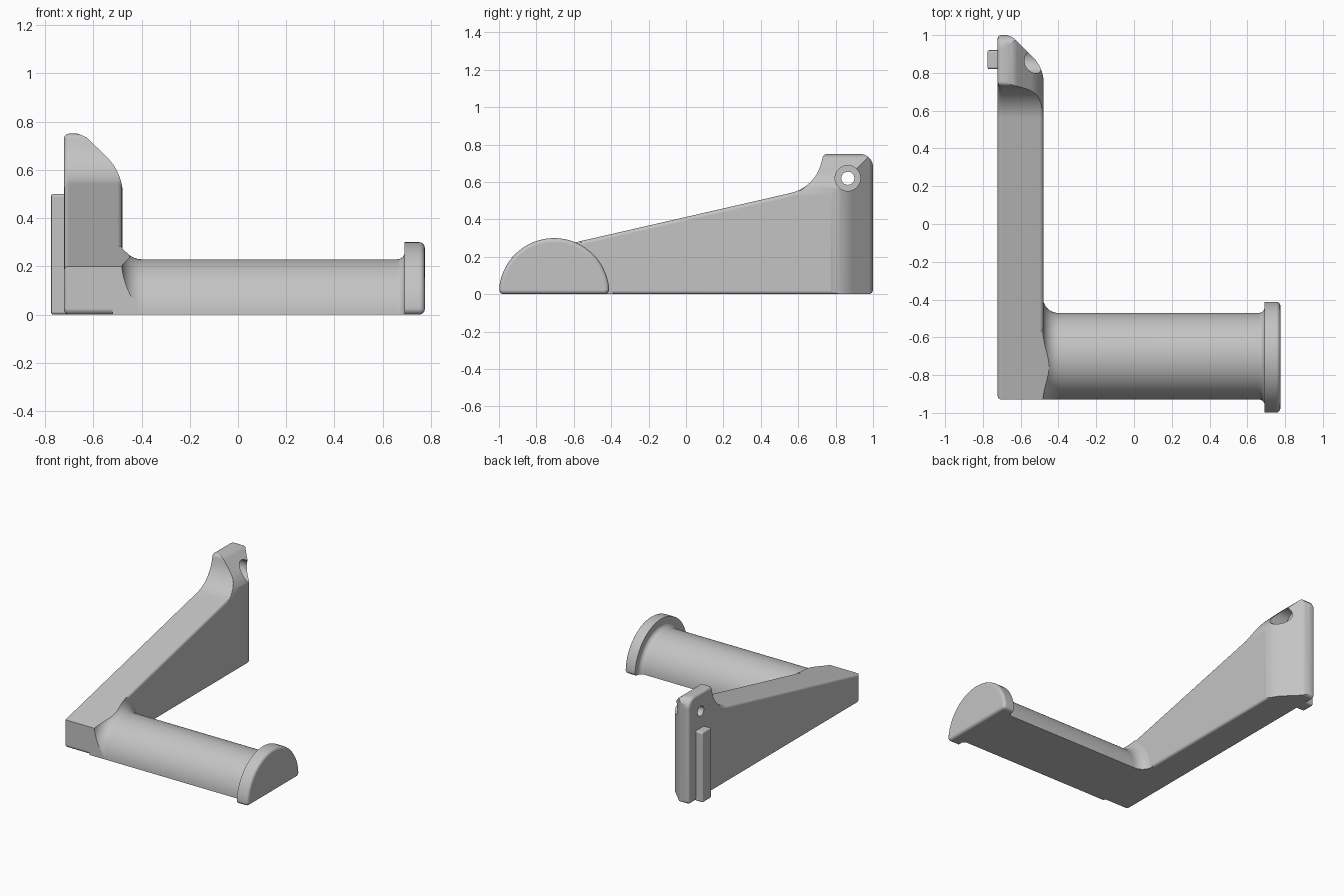
import bpy
import bmesh
from math import sin, cos, tan, pi, radians
from mathutils import Vector

cube = bpy.data.objects.get("Cube")
if cube:
    bpy.data.objects.remove(cube, do_unlink=True)

grey = bpy.data.materials.new("plain grey")
grey.use_nodes = True
colour = (0.55, 0.55, 0.55, 1)
grey.diffuse_color = colour
grey.node_tree.nodes["Principled BSDF"].inputs["Base Color"].default_value = colour
parts = []


def finish(name, bm, part=True):
    bmesh.ops.recalc_face_normals(bm, faces=bm.faces)
    mesh = bpy.data.meshes.new(name)
    bm.to_mesh(mesh)
    bm.free()
    obj = bpy.data.objects.new(name, mesh)
    bpy.context.collection.objects.link(obj)
    mesh.materials.append(grey)
    if part:
        parts.append(obj)
    else:
        obj.hide_render = True
    return obj


def rounded(points, steps=12):
    """Outline from (u, v, corner radius) points."""
    out = []
    for i, (u, v, r) in enumerate(points):
        p = Vector((u, v))
        if r == 0:
            out.append(p)
            continue
        a = (Vector(points[i - 1][:2]) - p).normalized()
        b = (Vector(points[(i + 1) % len(points)][:2]) - p).normalized()
        half = a.angle(b) / 2
        centre = p + (a + b).normalized() * r / sin(half)
        start = p + a * r / tan(half) - centre
        end = p + b * r / tan(half) - centre
        sweep = start.angle(end)
        for k in range(steps + 1):
            t = k / steps
            out.append(centre + (start * sin((1 - t) * sweep) + end * sin(t * sweep)) / sin(sweep))
    return out


def prism(name, outline, axis, low, high, bevel=0, rims=(0, 1), part=True):
    """Extrude an outline along an axis and soften the chosen rims."""
    place = {"x": lambda u, v, w: (w, u, v),
             "y": lambda u, v, w: (u, w, v),
             "z": lambda u, v, w: (u, v, w)}[axis]
    bm = bmesh.new()
    rings = [[bm.verts.new(place(u, v, w)) for u, v in outline] for w in (low, high)]
    caps = [bm.faces.new(ring) for ring in rings]
    n = len(outline)
    for i in range(n):
        j = (i + 1) % n
        bm.faces.new((rings[0][i], rings[0][j], rings[1][j], rings[1][i]))
    bmesh.ops.recalc_face_normals(bm, faces=bm.faces)
    if bevel:
        edges = [e for r in rims for e in caps[r].edges]
        bmesh.ops.bevel(bm, geom=edges, offset=bevel, segments=4, profile=0.5,
                        affect="EDGES", clamp_overlap=False)
    return finish(name, bm, part)


def half_round(name, profile, centre_y, steps=40):
    """Half-cylinder along x whose radius follows (x, radius) pairs."""
    bm = bmesh.new()
    rings = [[bm.verts.new((x, centre_y + r * cos(pi * k / steps), r * sin(pi * k / steps)))
              for k in range(steps + 1)] for x, r in profile]
    for a, b in zip(rings, rings[1:]):
        for k in range(steps + 1):
            j = (k + 1) % (steps + 1)
            bm.faces.new((a[k], a[j], b[j], b[k]))
    bm.faces.new(rings[0])
    bm.faces.new(rings[-1])
    return finish(name, bm)


def cut(obj, cutter, operation):
    mod = obj.modifiers.new("cut", "BOOLEAN")
    mod.operation = operation
    mod.solver = "EXACT"
    mod.object = cutter
    bpy.context.view_layer.update()
    evaluated = obj.evaluated_get(bpy.context.evaluated_depsgraph_get())
    mesh = bpy.data.meshes.new_from_object(evaluated)
    obj.modifiers.clear()
    obj.data = mesh
    bpy.data.objects.remove(cutter, do_unlink=True)


def circle(u, v, r, n=40):
    return [(u + r * cos(2 * pi * k / n), v + r * sin(2 * pi * k / n)) for k in range(n)]


# Tapered arm with raised mounting end
side = rounded([(-0.93, 0, 0.025), (1, 0, 0.025), (1, 0.75, 0.07),
                (0.735, 0.75, 0.025), (0.69, 0.571, 0.217), (-0.93, 0.2, 0)])
arm = prism("arm", side, "x", -0.722, -0.48, bevel=0.02)

# Curved chamfers on the mounting end, over the top and down the back corner
top_shape = rounded([(-0.9, -0.1, 0), (-0.3, -0.1, 0), (-0.3, 0.49, 0), (-0.478, 0.49, 0),
                     (-0.478, 0.588, 0.22), (-0.63, 0.737, 0.07), (-0.68, 0.755, 0),
                     (-0.9, 0.8, 0)])
cut(arm, prism("top_chamfer", top_shape, "y", -1.2, 1.2, part=False), "INTERSECT")
back_shape = rounded([(-0.9, -1.2, 0), (-0.3, -1.2, 0), (-0.3, 0.74, 0), (-0.478, 0.74, 0),
                      (-0.478, 0.828, 0.2), (-0.64, 0.988, 0.05), (-0.69, 1.005, 0),
                      (-0.9, 1.05, 0)])
cut(arm, prism("back_chamfer", back_shape, "z", -0.2, 1, part=False), "INTERSECT")

# Counterbored screw hole
cut(arm, prism("bore", circle(0.865, 0.62, 0.068), "x", -0.65, -0.3, part=False), "DIFFERENCE")
cut(arm, prism("hole", circle(0.865, 0.62, 0.035), "x", -0.9, -0.6, part=False), "DIFFERENCE")

# Locating tab on the outer face
tab = [(0.82, 0), (0.92, 0), (0.92, 0.5), (0.82, 0.5)]
prism("locating_tab", rounded([(u, v, 0.012) for u, v in tab], 4), "x", -0.775, -0.70,
      bevel=0.008, rims=(0,))

# Half-round bar with a small fillet at its outer end
bar_y = -0.70
bar_r = 0.229
fillet = [(0.66 + 0.032 * sin(pi / 2 * k / 8), bar_r + 0.032 * (1 - cos(pi / 2 * k / 8)))
          for k in range(9)]
half_round("bar", [(-0.52, bar_r)] + fillet + [(0.71, fillet[-1][1])], bar_y)

# Flared joint between bar and arm, trimmed to the arm's slope and front
flare = [(-0.40 - 0.082 * cos(pi / 2 * k / 10), bar_r + 0.082 * (1 - sin(pi / 2 * k / 10)))
         for k in range(11)]
joint = half_round("flared_joint", [(-0.52, flare[0][1])] + flare, bar_y)
trim = [(-0.93, -0.1), (0.2, -0.1), (0.2, 0.4588), (-0.93, 0.2)]
cut(joint, prism("trim", trim, "x", -0.7, 0, part=False), "INTERSECT")

# Half-disc end stop
arc = [(-0.705 + 0.295 * cos(radians(a)), 0.005 + 0.295 * sin(radians(a)), 0)
       for a in range(8, 173, 4)]
stop = rounded([(-0.41, 0, 0.025)] + arc + [(-1, 0, 0.025)], 6)
prism("end_stop", stop, "x", 0.69, 0.775, bevel=0.022, rims=(1,))

# Smooth shading with crisp edges kept
bpy.ops.object.select_all(action="DESELECT")
for obj in parts:
    obj.select_set(True)
bpy.context.view_layer.objects.active = arm
bpy.ops.object.shade_smooth_by_angle(angle=radians(30))
for obj in parts:
    obj.modifiers.new("even_shading", "WEIGHTED_NORMAL").keep_sharp = True
